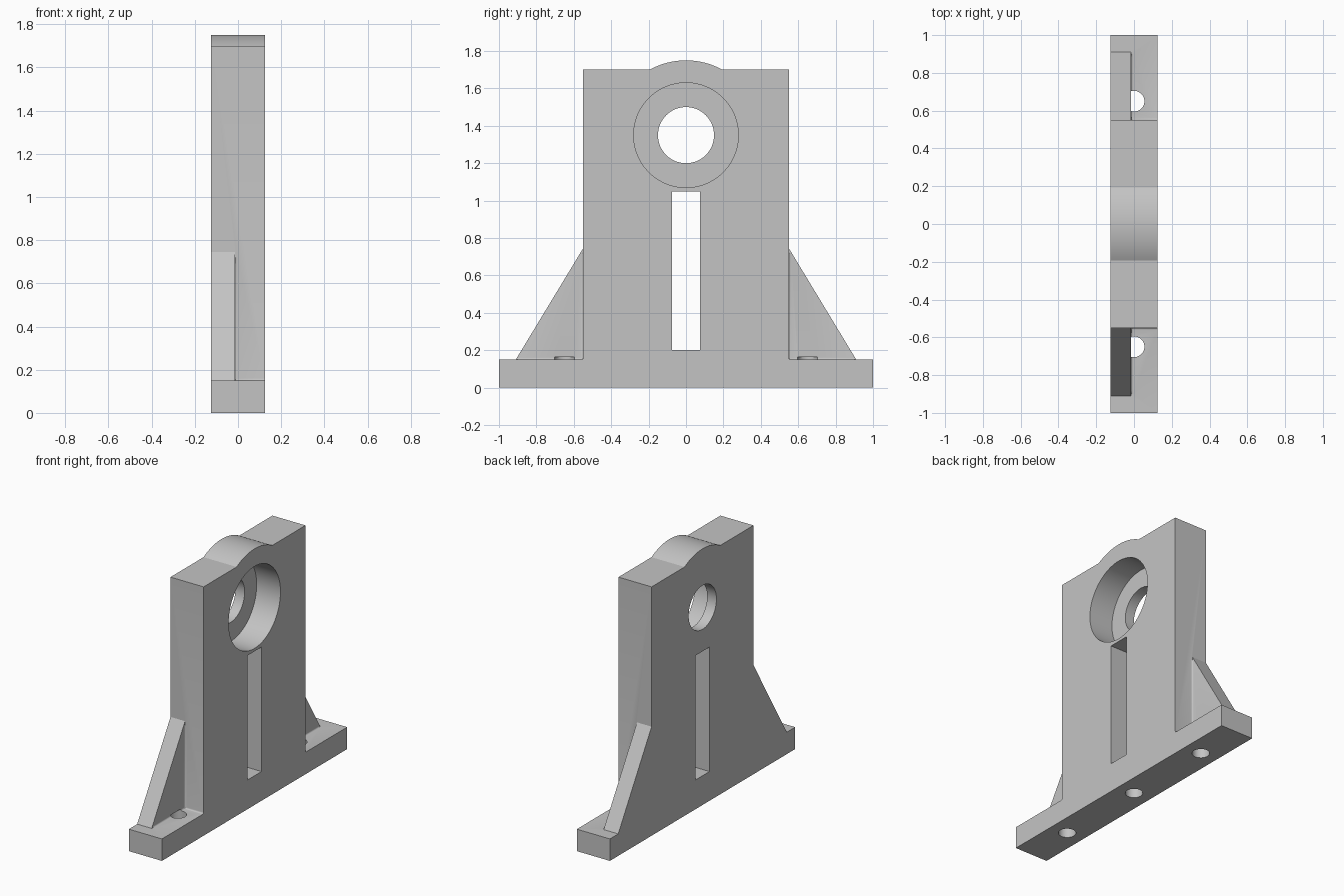
import bpy, bmesh
from math import sin, cos, pi, asin, radians

if "Cube" in bpy.data.objects:
    bpy.data.objects.remove(bpy.data.objects["Cube"])

HALF = 0.125          # half thickness of the bracket
BASE = 0.15           # base height
BORE_Z = 1.35         # bore centre height
FILLET = 0.01

steel = bpy.data.materials.new("plain grey")
steel.use_nodes = True
grey = (0.55, 0.55, 0.55, 1)
steel.diffuse_color = grey
steel.node_tree.nodes["Principled BSDF"].inputs["Base Color"].default_value = grey


def prism(name, profile, axis, lo, hi):
    """Extrude a 2D profile along an axis between lo and hi."""
    place = {"x": lambda u, v, d: (d, u, v),
             "y": lambda u, v, d: (u, d, v),
             "z": lambda u, v, d: (u, v, d)}[axis]
    bm = bmesh.new()
    low = [bm.verts.new(place(u, v, lo)) for u, v in profile]
    high = [bm.verts.new(place(u, v, hi)) for u, v in profile]
    bm.faces.new(low)
    bm.faces.new(high)
    n = len(profile)
    for i in range(n):
        j = (i + 1) % n
        bm.faces.new((low[i], low[j], high[j], high[i]))
    bmesh.ops.recalc_face_normals(bm, faces=bm.faces)
    mesh = bpy.data.meshes.new(name)
    bm.to_mesh(mesh)
    bm.free()
    mesh.materials.append(steel)
    obj = bpy.data.objects.new(name, mesh)
    bpy.context.collection.objects.link(obj)
    return obj


def circle(u, v, r, n=64):
    return [(u + r * cos(2 * pi * i / n), v + r * sin(2 * pi * i / n)) for i in range(n)]


def rect(u0, u1, v0, v1):
    return [(u0, v0), (u1, v0), (u1, v1), (u0, v1)]


def combine(target, tool, operation):
    """Apply a boolean, then discard the tool."""
    tool.hide_render = True
    mod = target.modifiers.new(operation, "BOOLEAN")
    mod.operation, mod.object, mod.solver = operation, tool, "EXACT"
    bpy.context.view_layer.objects.active = target
    bpy.ops.object.modifier_apply(modifier=mod.name)
    bpy.data.objects.remove(tool)


def fillet_arc(u, v, r, n=4):
    """Concave quarter round from the wall down to the floor, corner at (u, v)."""
    return [(u + r - r * cos(pi / 2 * i / n), v + r - r * sin(pi / 2 * i / n))
            for i in range(n + 1)]


# Base, upright plate and rounded crown share one outline
crown = asin(0.35 / 0.4)
steps = 24
arc = [(0.4 * cos(crown + (pi - 2 * crown) * i / steps),
        BORE_Z + 0.4 * sin(crown + (pi - 2 * crown) * i / steps))
       for i in range(steps // 2)]
half = [(0.55, 1.7)] + fillet_arc(0.55, BASE, FILLET) + [(1, BASE), (1, 0)]
right = arc[::-1] + half
outline = right + [(-u, v) for u, v in reversed(right)] + [(0, 1.75)]
body = prism("bearing_bracket", outline, "x", -HALF, HALF)

# Gusset ribs, flush with one face, with small fillets at their roots
RIB_X = -0.015
for s in (-1, 1):
    gusset = [(s * 0.5, 0.1), (s * 0.5, 0.745), (s * 0.55, 0.745),
              (s * 0.91, BASE), (s * 0.91, 0.1)]
    combine(body, prism("rib", gusset, "x", -HALF, RIB_X), "UNION")
    root = fillet_arc(RIB_X, BASE, FILLET) + [(RIB_X + FILLET, 0.14), (-0.04, 0.14), (-0.04, BASE + FILLET)]
    combine(body, prism("rib_floor_fillet", root, "y", *sorted((s * 0.53, s * 0.9))), "UNION")
    wall = [(u, s * v) for u, v in fillet_arc(RIB_X, 0.55, FILLET)
            + [(RIB_X + FILLET, 0.53), (-0.04, 0.53), (-0.04, 0.55 + FILLET)]]
    combine(body, prism("rib_wall_fillet", wall, "z", 0.13, 0.72), "UNION")

# Window slot, stepped bearing bore and bolt holes
cutters = [
    prism("slot_cutter", rect(-0.075, 0.075, 0.2, 1.05), "x", -0.3, 0.3),
    prism("bore_cutter", circle(0, BORE_Z, 0.15), "x", -0.3, 0.3),
    prism("counterbore_cutter", circle(0, BORE_Z, 0.28, 96), "x", HALF - 0.18, 0.3),
]
cutters += [prism("bolt_hole_cutter", circle(0, y, 0.055, 48), "z", -0.1, 0.163)
            for y in (-0.65, 0, 0.65)]
for cutter in cutters:
    combine(body, cutter, "DIFFERENCE")

# Smooth round walls, crisp edges
bpy.ops.object.select_all(action="DESELECT")
body.select_set(True)
bpy.context.view_layer.objects.active = body
bpy.ops.object.shade_smooth_by_angle(angle=radians(25))
